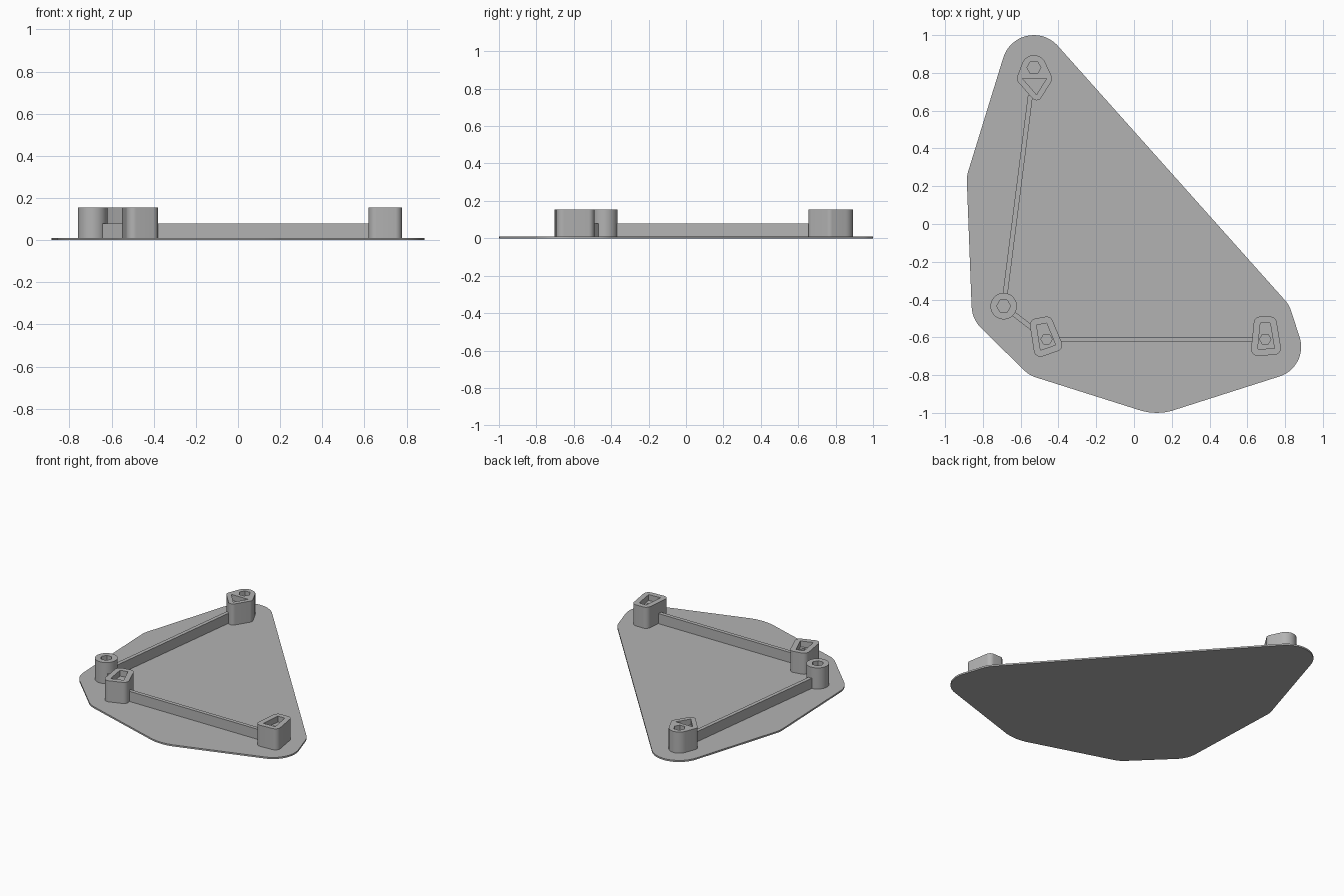
import bpy, bmesh
from math import cos, sin, tau, radians, hypot, atan2
from mathutils import Vector

if "Cube" in bpy.data.objects:
    bpy.data.objects.remove(bpy.data.objects["Cube"])

PLATE, RIB, TOP = 0.011, 0.08, 0.155

grey = bpy.data.materials.new("light grey")
grey.use_nodes = True
colour = (0.45, 0.45, 0.45, 1)
grey.diffuse_color = colour
grey.node_tree.nodes["Principled BSDF"].inputs["Base Color"].default_value = colour


def ring(x, y, r, n=48):
    return [(x + r * cos(tau * i / n), y + r * sin(tau * i / n)) for i in range(n)]


def prism(name, outline, z0, z1):
    """Extrude the convex outline around the given points from z0 to z1."""
    bm = bmesh.new()
    for x, y in outline:
        for z in (z0, z1):
            bm.verts.new((x, y, z))
    hull = bmesh.ops.convex_hull(bm, input=bm.verts)
    spare = {g for g in hull["geom_interior"] + hull["geom_unused"]
             if isinstance(g, bmesh.types.BMVert)}
    bmesh.ops.delete(bm, geom=list(spare), context="VERTS")
    bmesh.ops.dissolve_limit(bm, angle_limit=radians(0.5), verts=bm.verts, edges=bm.edges)
    bmesh.ops.recalc_face_normals(bm, faces=bm.faces)
    mesh = bpy.data.meshes.new(name)
    bm.to_mesh(mesh)
    bm.free()
    mesh.materials.append(grey)
    obj = bpy.data.objects.new(name, mesh)
    bpy.context.collection.objects.link(obj)
    return obj


def rounded(name, circles, z0, z1):
    return prism(name, [p for c in circles for p in ring(*c)], z0, z1)


def cut(obj, outline, floor):
    cutter = prism("pocket_cutter", outline, floor, TOP + 0.05)
    mod = obj.modifiers.new("pocket", "BOOLEAN")
    mod.operation, mod.solver, mod.object = "DIFFERENCE", "EXACT", cutter
    bpy.context.view_layer.objects.active = obj
    bpy.ops.object.modifier_apply(modifier=mod.name)
    bpy.data.objects.remove(cutter)


def smooth(obj):
    bpy.ops.object.select_all(action="DESELECT")
    obj.select_set(True)
    bpy.context.view_layer.objects.active = obj
    bpy.ops.object.shade_smooth_by_angle(angle=radians(25))


def rib(name, a, b, width=0.026):
    a, b = Vector(a), Vector(b)
    d = (b - a).normalized() * width / 2
    side = Vector((-d.y, d.x))
    prism(name, [a + side, a - side, b + side, b - side], 0.004, RIB)


# Base plate with rounded corners
plate = rounded("base_plate", [
    (-0.53, 0.83, 0.17), (0.68, -0.51, 0.16), (0.72, -0.65, 0.165),
    (0.12, -0.70, 0.30), (-0.47, -0.66, 0.16), (-0.69, -0.43, 0.17),
    (-0.715, 0.23, 0.17)], 0, PLATE)
smooth(plate)

# Post centres
back, corner, left, right = (-0.53, 0.828), (-0.69, -0.435), (-0.463, -0.61), (0.695, -0.61)

# Round post with a hexagonal socket
post = rounded("round_post", [(*corner, 0.07)], 0.004, TOP)
cut(post, ring(*corner, 0.037, 6), 0.02)
smooth(post)

# Back post: hexagonal socket and a triangular pocket
triangle = [(-0.59, 0.77), (-0.463, 0.77), (-0.516, 0.685)]
post = rounded("back_post", [(*back, 0.066)] + [(x, y, 0.03) for x, y in triangle], 0.004, TOP)
cut(post, ring(*back, 0.037, 6), 0.02)
cut(post, triangle, 0.115)
smooth(post)

# Front posts: four-sided pocket with a hexagonal socket in its floor
for name, (cx, cy), shape in (
        ("front_right_post", left, [(-0.053, 0.075), (0, 0.085), (0.048, -0.03), (-0.032, -0.058)]),
        ("front_left_post", right, [(-0.026, 0.085), (0.026, 0.085), (0.048, -0.048), (-0.04, -0.053)])):
    pocket = [(cx + x, cy + y) for x, y in shape]
    post = rounded(name, [(x, y, 0.035) for x, y in pocket], 0.004, TOP)
    cut(post, pocket, 0.115)
    cut(post, ring(cx, cy, 0.03, 6), 0.02)
    smooth(post)

# Ribs joining the posts, kept clear of the sockets
def shorten(a, b, start, end):
    a, b = Vector(a), Vector(b)
    d = (b - a).normalized()
    return a + d * start, b - d * end

rib("long_side_rib", *shorten(corner, back, 0.055, 0.15))
rib("short_rib", *shorten(corner, left, 0.055, 0.06))
rib("front_rib", *shorten(left, right, 0.055, 0.055))
